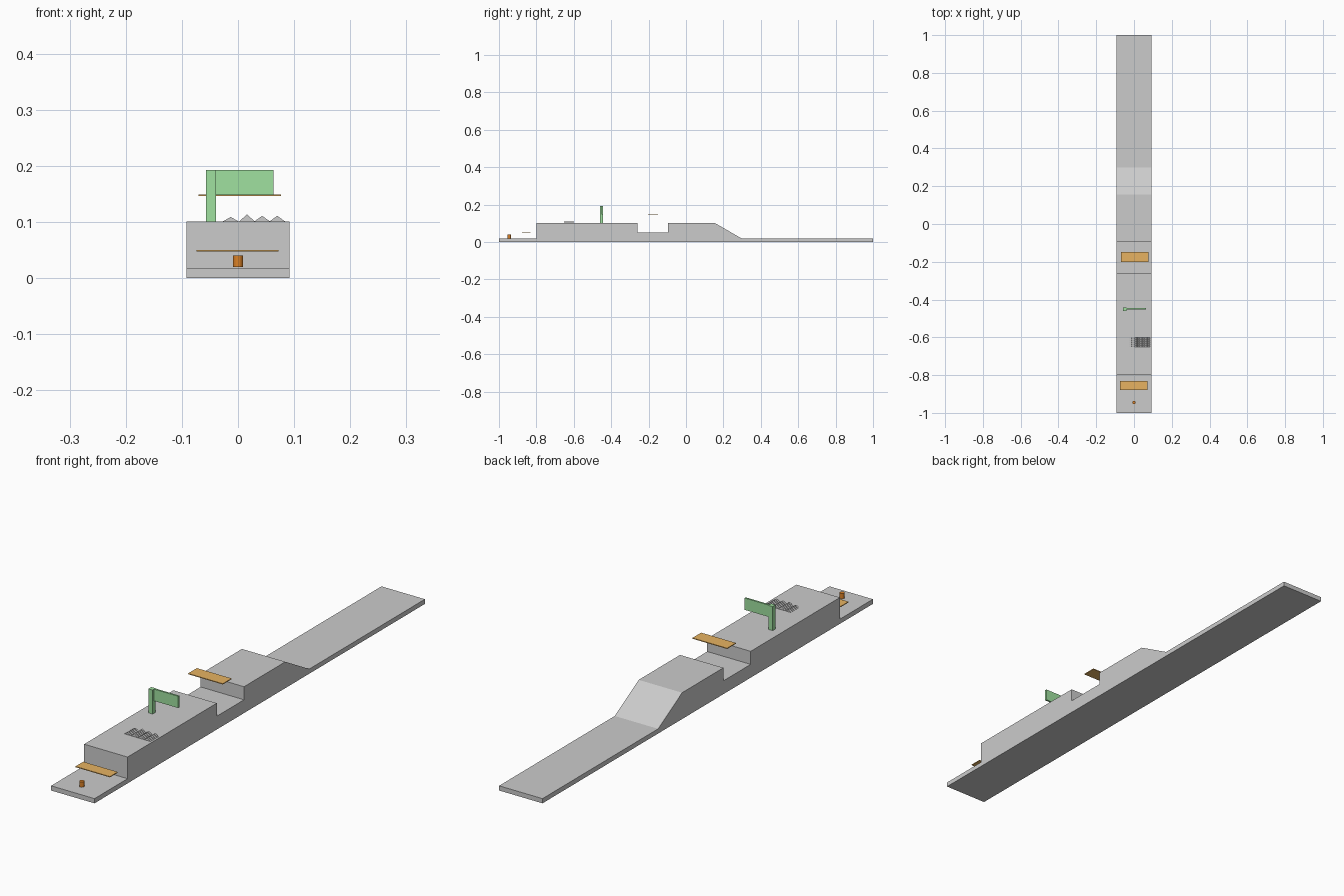
import bpy, bmesh, math

if "Cube" in bpy.data.objects:
    bpy.data.objects.remove(bpy.data.objects["Cube"])

def material(name, color):
    m = bpy.data.materials.new(name)
    m.diffuse_color = color
    m.use_nodes = True
    m.node_tree.nodes["Principled BSDF"].inputs["Base Color"].default_value = m.diffuse_color
    return m

GREEN = material("green", (0.35, 0.75, 0.35, 1))
ORANGE = material("light_orange", (0.8, 0.45, 0.12, 1))
RUST = material("dark_orange", (0.7, 0.22, 0.02, 1))

def finish(name, bm, mat=None):
    bmesh.ops.recalc_face_normals(bm, faces=bm.faces)
    me = bpy.data.meshes.new(name)
    bm.to_mesh(me)
    bm.free()
    ob = bpy.data.objects.new(name, me)
    bpy.context.collection.objects.link(ob)
    if mat:
        me.materials.append(mat)
    return ob

def prism(bm, points, offset):
    """Extrude a closed 3D outline by an offset."""
    face = bm.faces.new([bm.verts.new(p) for p in points])
    ext = bmesh.ops.extrude_face_region(bm, geom=[face])
    verts = [g for g in ext["geom"] if isinstance(g, bmesh.types.BMVert)]
    bmesh.ops.translate(bm, vec=offset, verts=verts)

def box(name, x, y, z, mat):
    bm = bmesh.new()
    prism(bm, [(x[0], y[0], z[0]), (x[1], y[0], z[0]),
               (x[1], y[1], z[0]), (x[0], y[1], z[0])], (0, 0, z[1] - z[0]))
    return finish(name, bm, mat)

# Course: stepped side profile with ledge, pit and ramp
profile = [(-1, 0), (1, 0), (1, .018), (.3, .018), (.155, .101), (-.095, .101),
           (-.095, .051), (-.26, .051), (-.26, .101), (-.8, .101), (-.8, .018), (-1, .018)]
bm = bmesh.new()
prism(bm, [(-.092, y, z) for y, z in profile], (.184, 0, 0))
finish("course_floor", bm)

# Floating platforms
box("low_platform", (-.074, .072), (-.878, -.831), (.0475, .0505), ORANGE)
box("high_platform", (-.07, .077), (-.202, -.149), (.1465, .1495), ORANGE)

# Gate: post and barrier arm
box("gate_post", (-.057, -.039), (-.461, -.443), (.101, .193), GREEN)
box("gate_arm", (-.039, .063), (-.452, -.445), (.148, .193), GREEN)

# Small round marker
bm = bmesh.new()
bmesh.ops.create_cone(bm, cap_ends=True, segments=12, radius1=.009, radius2=.009, depth=.02)
bmesh.ops.translate(bm, vec=(0, -.945, .03), verts=bm.verts)
finish("marker", bm, RUST)

# Spike bed: rows of low pointed teeth
peaks = [(-.013, .109), (.016, .1135), (.043, .111), (.07, .111)]
bm = bmesh.new()
for row in range(5):
    y = -.65 + row * .0105
    for x, z in peaks:
        prism(bm, [(x - .014, y, .101), (x + .014, y, .101), (x, y, z)], (0, .007, 0))
finish("spikes", bm)
